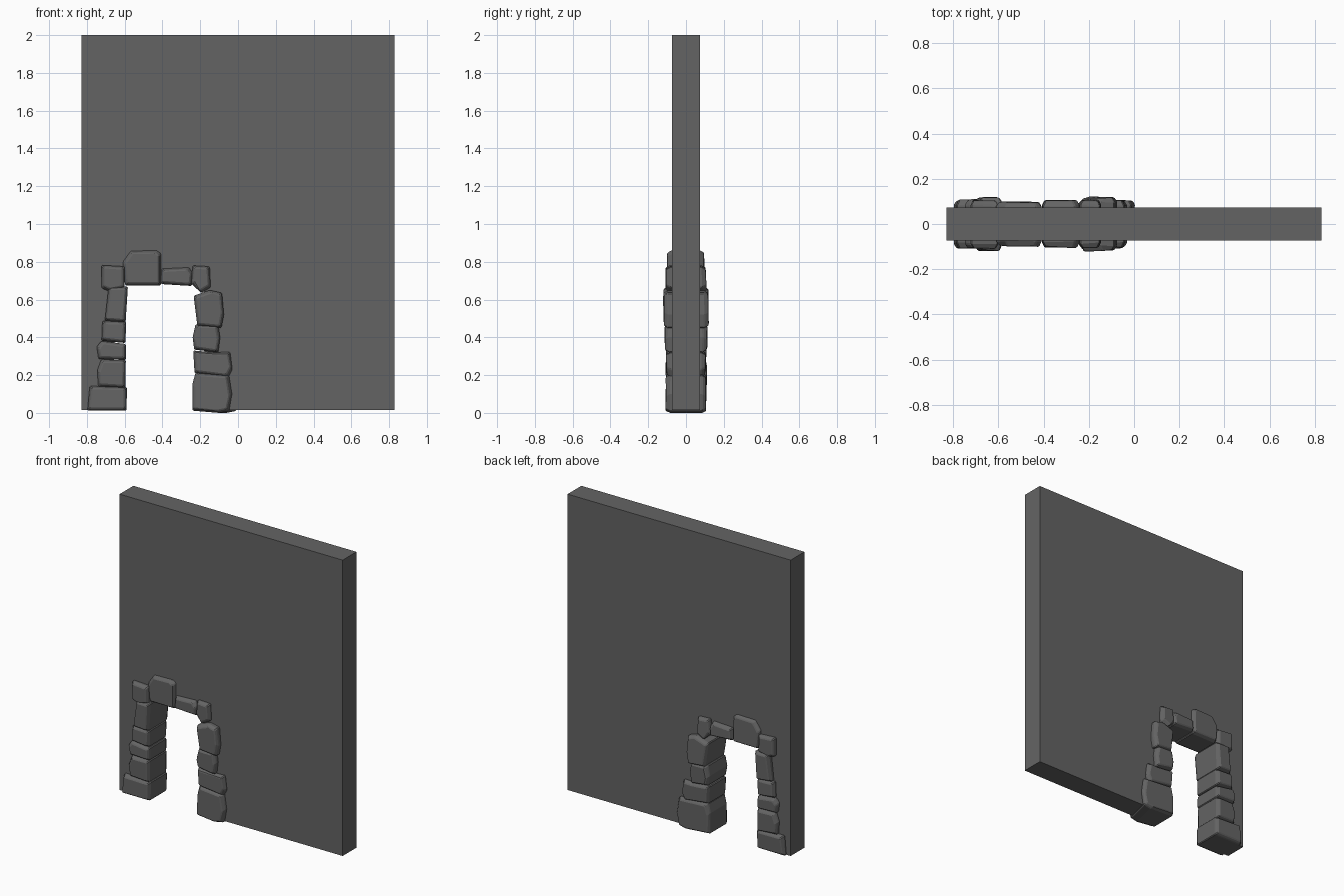
import bpy, bmesh, random
from mathutils import Vector

if "Cube" in bpy.data.objects:
    bpy.data.objects.remove(bpy.data.objects["Cube"])

random.seed(4)

# one dark stone grey
grey = bpy.data.materials.new("dark_grey_stone")
grey.diffuse_color = (0.127, 0.127, 0.127, 1)
grey.use_nodes = True
grey.node_tree.nodes["Principled BSDF"].inputs["Base Color"].default_value = grey.diffuse_color


def loft(name, rings):
    """Join matching rings of points into a closed solid."""
    bm = bmesh.new()
    vs = [[bm.verts.new(p) for p in r] for r in rings]
    n = len(vs[0])
    bm.faces.new(vs[0])
    bm.faces.new(vs[-1][::-1])
    for a, b in zip(vs, vs[1:]):
        for i in range(n):
            j = (i + 1) % n
            bm.faces.new((a[i], b[i], b[j], a[j]))
    bmesh.ops.recalc_face_normals(bm, faces=bm.faces)
    me = bpy.data.meshes.new(name)
    bm.to_mesh(me)
    bm.free()
    me.materials.append(grey)
    ob = bpy.data.objects.new(name, me)
    bpy.context.collection.objects.link(ob)
    return ob


def stone(name, pts, depth, back=0.0):
    """Rough block: front profile, half depth, extra width at the back."""
    c = sum((Vector(p) for p in pts), Vector((0, 0))) / len(pts)

    def ring(y, inset, shift, jit):
        out = []
        for p in pts:
            d = Vector(p) - c
            q = c + Vector((d.x - inset * (1 if d.x > 0 else -1),
                            d.y - inset * (1 if d.y > 0 else -1)))
            if d.x > 0:
                q.x += shift
            out.append((q.x, y + random.uniform(-jit, jit), max(q.y, 0)))
        return out

    ob = loft(name, [ring(-depth, 0.012, 0, 0.004),
                     ring(-depth + 0.022, 0, 0, 0.004),
                     ring(depth - 0.022, 0, back, 0.004),
                     ring(depth, 0.012, back, 0.004)])
    mod = ob.modifiers.new("chipped_edges", 'BEVEL')
    mod.width = 0.005
    mod.segments = 1
    mod.limit_method = 'ANGLE'


# wall slab with a doorway notch hidden behind the stones
outline = [(-0.828, 0.015), (-0.66, 0.015), (-0.65, 0.72), (-0.185, 0.72),
           (-0.17, 0.015), (0.828, 0.015), (0.828, 2.0), (-0.828, 2.0)]
loft("wall", [[(x, y, z) for x, z in outline] for y in (-0.073, 0.073)])

# left jamb, bottom to top
stone("left_base_stone", [(-.797, .012), (-.59, .012), (-.588, .137), (-.785, .142)], .106)
stone("left_stone_2", [(-.74, .14), (-.597, .132), (-.594, .28), (-.725, .282), (-.745, .225)], .107)
stone("left_stone_3", [(-.738, .285), (-.594, .28), (-.594, .365), (-.725, .38), (-.748, .35)], .108)
stone("left_stone_4", [(-.722, .382), (-.596, .37), (-.592, .483), (-.718, .487)], .107)
stone("left_stone_5", [(-.705, .487), (-.595, .48), (-.583, .668), (-.685, .668)], .116)

# arch stones, left to right
stone("left_corner_stone", [(-.722, .66), (-.685, .645), (-.6, .66), (-.6, .775), (-.722, .782)], .107)
stone("large_lintel_stone", [(-.598, .675), (-.408, .675), (-.408, .845), (-.43, .86), (-.57, .857), (-.61, .8)], .098)
stone("small_lintel_stone", [(-.408, .682), (-.245, .672), (-.24, .74), (-.26, .77), (-.405, .763)], .103)
stone("right_corner_stone", [(-.248, .685), (-.195, .635), (-.145, .665), (-.15, .775), (-.24, .78)], .107)

# right jamb, top to bottom
stone("right_stone_4", [(-.215, .46), (-.088, .45), (-.075, .52), (-.085, .635), (-.15, .65), (-.235, .62)], .118)
stone("right_stone_3", [(-.232, .335), (-.105, .32), (-.095, .4), (-.105, .465), (-.225, .468), (-.24, .4)], .112)
stone("right_stone_2", [(-.23, .21), (-.05, .19), (-.03, .23), (-.042, .323), (-.12, .32), (-.237, .33)], .104)
stone("right_base_stone", [(-.242, .012), (-.1, 0), (-.05, .01), (-.035, .1), (-.05, .2), (-.225, .212), (-.242, .15)], .107, .04)
